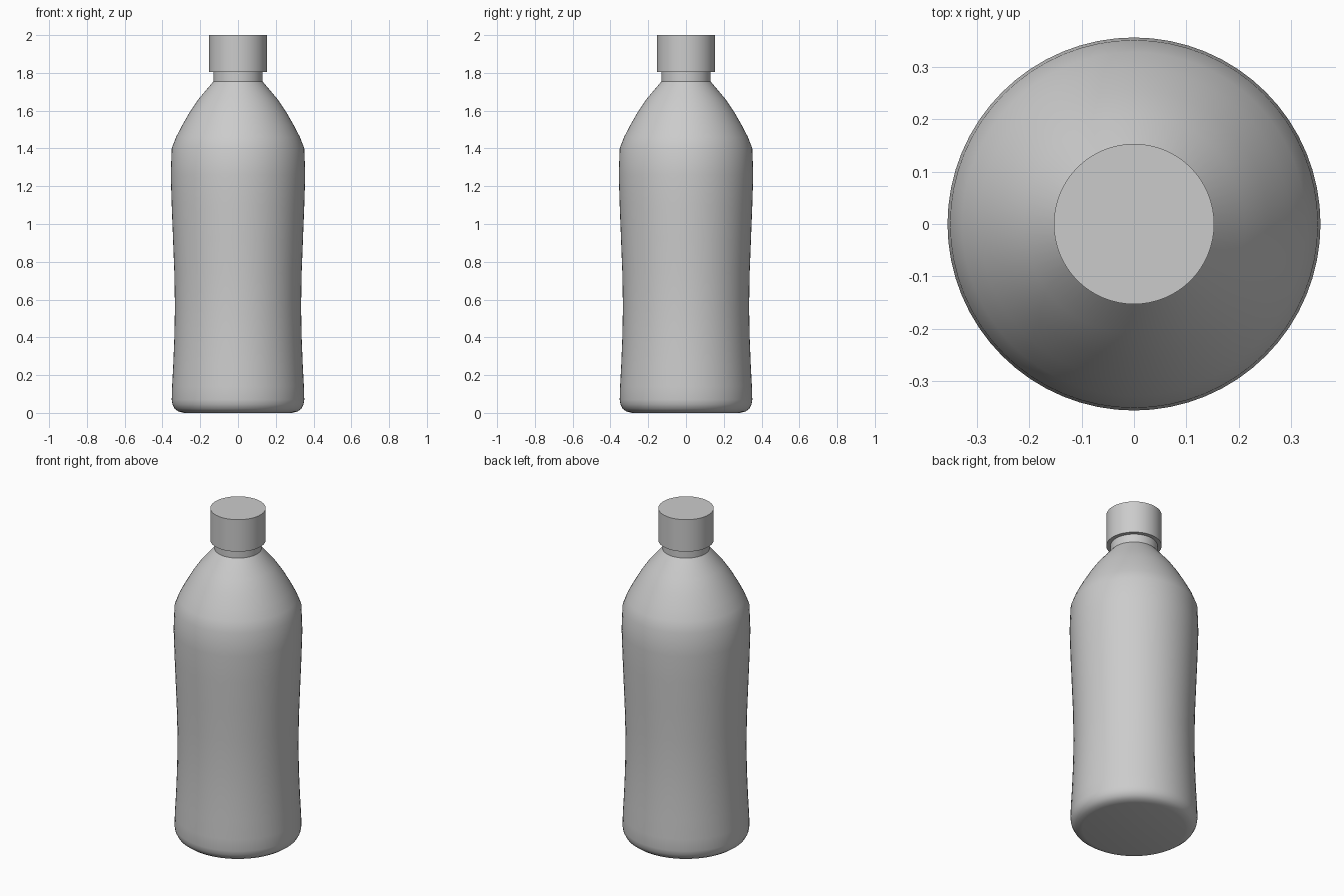
import bpy
import bmesh
from math import radians, tau, cos, sin

cube = bpy.data.objects.get("Cube")
if cube:
    bpy.data.objects.remove(cube, do_unlink=True)

SIDES = 64


def make_material(name, color):
    mat = bpy.data.materials.new(name)
    mat.use_nodes = True
    mat.diffuse_color = color
    mat.node_tree.nodes["Principled BSDF"].inputs["Base Color"].default_value = color
    return mat


def lathe(name, profile, mat):
    """Turn a (radius, height) profile around z and close both ends."""
    bm = bmesh.new()
    rings = [[bm.verts.new((r * cos(tau * i / SIDES), r * sin(tau * i / SIDES), z))
              for i in range(SIDES)] for r, z in profile]
    for low, high in zip(rings, rings[1:]):
        for i in range(SIDES):
            j = (i + 1) % SIDES
            bm.faces.new((low[i], low[j], high[j], high[i]))
    bm.faces.new(rings[0][::-1])
    bm.faces.new(rings[-1])
    mesh = bpy.data.meshes.new(name)
    bm.to_mesh(mesh)
    bm.free()
    mesh.materials.append(mat)
    obj = bpy.data.objects.new(name, mesh)
    bpy.context.collection.objects.link(obj)
    bpy.ops.object.select_all(action="DESELECT")
    obj.select_set(True)
    bpy.context.view_layer.objects.active = obj
    bpy.ops.object.shade_smooth_by_angle(angle=radians(32))
    return obj


grey = make_material("plain grey", (0.6, 0.6, 0.6, 1))

# Body: rounded foot, slight waist, curved shoulder
lathe("bottle_body", [
    (0.285, 0), (0.315, 0.007), (0.335, 0.022), (0.347, 0.045), (0.351, 0.07),
    (0.349, 0.14), (0.343, 0.25), (0.337, 0.4), (0.334, 0.56), (0.337, 0.74),
    (0.344, 0.92), (0.351, 1.1), (0.356, 1.26), (0.351, 1.4),
    (0.328, 1.46), (0.297, 1.52), (0.257, 1.59), (0.21, 1.66), (0.13, 1.755)], grey)

# Neck, running up inside the cap
lathe("bottle_neck", [(0.13, 1.75), (0.13, 1.85)], grey)

# Screw cap
lathe("cap", [(0.153, 1.805), (0.153, 2)], grey)
